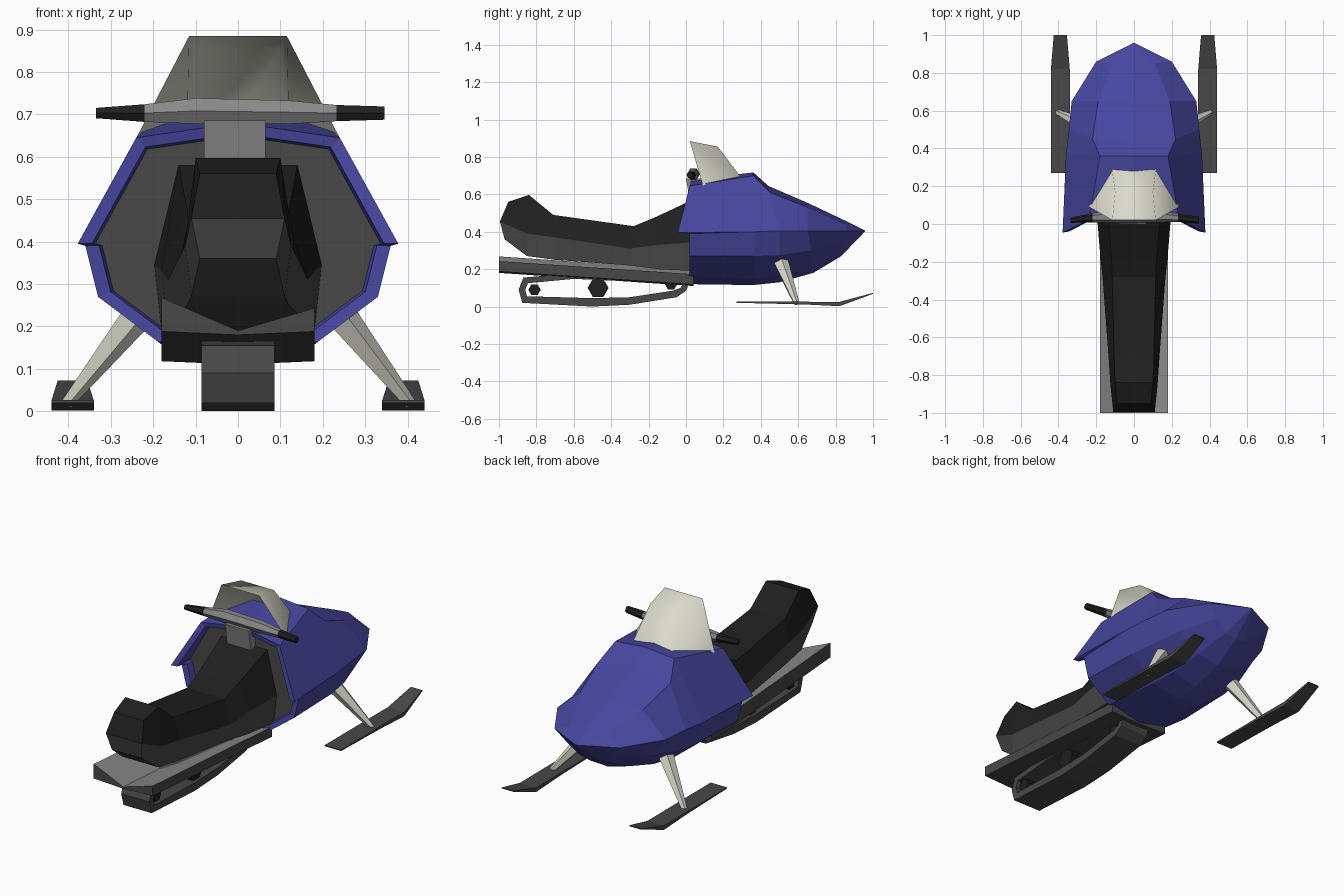
import bpy, bmesh, math
from mathutils import Vector

if "Cube" in bpy.data.objects:
    bpy.data.objects.remove(bpy.data.objects["Cube"])


def material(name, rgb):
    m = bpy.data.materials.new(name)
    m.diffuse_color = (*rgb, 1)
    m.use_nodes = True
    m.node_tree.nodes["Principled BSDF"].inputs["Base Color"].default_value = m.diffuse_color
    return m


BLUE = material("blue", (0.062, 0.062, 0.35))
BLACK = material("black", (0.014, 0.014, 0.014))
DARK = material("dark_grey", (0.065, 0.065, 0.065))
LIGHT = material("light_grey", (0.25, 0.25, 0.25))
BEIGE = material("pale_beige", (0.70, 0.70, 0.60))


def finish(name, bm, mats, smooth=False):
    bmesh.ops.remove_doubles(bm, verts=bm.verts, dist=0.0005)
    bmesh.ops.recalc_face_normals(bm, faces=bm.faces)
    me = bpy.data.meshes.new(name)
    bm.to_mesh(me)
    bm.free()
    for m in mats:
        me.materials.append(m)
    for p in me.polygons:
        p.use_smooth = smooth
    ob = bpy.data.objects.new(name, me)
    bpy.context.collection.objects.link(ob)
    return ob


def loft(name, rings, mats, rule=lambda i, j: 0, loop=False, first=None, last=None):
    """Skin a list of equal rings; first/last are lists of (indices, material) caps."""
    bm = bmesh.new()
    vs = [[bm.verts.new(p) for p in r] for r in rings]
    n, count = len(rings[0]), len(rings)
    for i in range(count if loop else count - 1):
        a, b = vs[i], vs[(i + 1) % count]
        for j in range(n):
            k = (j + 1) % n
            bm.faces.new((a[j], a[k], b[k], b[j])).material_index = rule(i, j)
    for caps, ring in ((first, vs[0]), (last, vs[-1])):
        for idx, m in caps or []:
            bm.faces.new([ring[q] for q in idx]).material_index = m
    return finish(name, bm, mats)


def whole(n, m=0):
    return [(range(n), m)]


# Hull: half sections from bottom centre to top centre, mirrored
half = [
    [(0, .02, .12), (.19, .02, .165), (.33, .02, .27), (.36, .02, .39),
     (.378, -.045, .395), (.24, .02, .645), (0, .03, .68)],
    [(0, .36, .115), (.17, .36, .15), (.32, .36, .27), (.36, .37, .40),
     (.36, .37, .40), (.18, .36, .70), (0, .36, .717)],
    [(0, .5, .13), (.15, .5, .165), (.30, .5, .275), (.345, .5, .405),
     (.345, .5, .405), (.22, .45, .61), (0, .44, .645)],
    [(0, .68, .18), (.12, .67, .21), (.25, .67, .30), (.33, .65, .405),
     (.33, .65, .405), (.19, .65, .53), (0, .66, .55)],
    [(0, .83, .27), (.07, .83, .285), (.14, .84, .34), (.2, .86, .405),
     (.2, .86, .405), (.11, .85, .44), (0, .86, .455)],
]
rings = [h + [(-x, y, z) for x, y, z in h[-2:0:-1]] for h in half]
rings.append([(0, .96, .405)] * 12)
rim = [(x * .91, y + .005, .4 + (z - .4) * .91) for x, y, z in rings[0]]
wall = [(x * .89, .06, .4 + (z - .4) * .89) for x, y, z in rings[0]]
loft("hull", [wall, rim] + rings, [BLUE, DARK], first=whole(12, 1))

# Windshield: open bent sheet
bm = bmesh.new()
P = {}
for s in (-1, 1):
    for key, (x, y, z) in {"back": (.115, .02, .885), "mid": (.10, .17, .855),
                           "front": (.12, .31, .67), "side": (.238, .09, .648)}.items():
        P[key, s] = bm.verts.new((s * x, y, z))
base = bm.verts.new((0, .285, .70))
bm.faces.new((P["back", -1], P["back", 1], P["mid", 1], P["mid", -1]))
bm.faces.new((P["mid", -1], P["mid", 1], P["front", 1], base, P["front", -1]))
for s in (-1, 1):
    bm.faces.new((P["back", s], P["mid", s], P["front", s], P["side", s]))
finish("windshield", bm, [BEIGE], smooth=True)

# Seat: (y, z, half width) for top edge, waist and bottom edge
seat = [
    ((-.95, .56, .09), (-.995, .455, .11), (-.97, .36, .09)),
    ((-.84, .597, .10), (-.85, .39, .125), (-.85, .27, .11)),
    ((-.71, .49, .105), (-.70, .37, .135), (-.70, .25, .12)),
    ((-.28, .43, .115), (-.30, .31, .165), (-.30, .22, .15)),
    ((-.17, .475, .12), (-.15, .33, .18), (-.15, .20, .165)),
    ((.055, .58, .14), (.055, .345, .197), (.055, .19, .18)),
]
rings = [[(w, y, z) for y, z, w in s] + [(-w, y, z) for y, z, w in reversed(s)] for s in seat]
loft("seat", rings, [BLACK, DARK], lambda i, j: 0 if j in (0, 4, 5) else 1,
     first=[((0, 1, 4, 5), 0), ((1, 2, 3, 4), 1)], last=whole(6))

# Running board: shallow V section, higher at the back
sec = [(-.18, .268), (0, .19), (.18, .243), (.18, .188), (0, .18), (-.18, .188)]
loft("running_board", [[(x, -1, z) for x, z in sec], [(x, .04, z - .07) for x, z in sec]],
     [LIGHT, DARK], lambda i, j: 0 if j < 2 else 1,
     first=[((0, 1, 4, 5), 1), ((1, 2, 3, 4), 1)], last=whole(6, 1))

# Track belt: closed loop of rectangular sections
outer = [(-.87, .155), (-.895, .09), (-.875, .02), (-.5, 0), (-.3, .01), (-.05, .05),
         (0, .085), (.02, .13), (-.05, .155), (-.6, .178)]
inner = [(-.845, .125), (-.86, .09), (-.85, .055), (-.5, .045), (-.3, .05), (-.07, .085),
         (-.03, .10), (-.02, .115), (-.07, .125), (-.6, .148)]
W = .086
loft("track", [[(W, *o), (W, *i), (-W, *i), (-W, *o)] for o, i in zip(outer, inner)],
     [DARK], loop=True)


def tube(name, pts, mats, sides=6, rule=lambda i, j: 0):
    """Tapered tube through (point, radius) pairs."""
    d = (Vector(pts[-1][0]) - Vector(pts[0][0])).normalized()
    u = d.cross(Vector((0, 1, 0))).normalized()
    v = d.cross(u)
    rings = []
    for p, r in pts:
        rings.append([Vector(p) + r * (u * math.cos(a) + v * math.sin(a))
                      for a in (2 * math.pi * (k + .5) / sides for k in range(sides))])
    return loft(name, rings, mats, rule, first=whole(sides), last=whole(sides))


# Track wheels
for i, (y, z, r) in enumerate(((-.81, .09, .033), (-.47, .10, .056), (-.08, .118, .032))):
    tube(f"track_wheel_{i + 1}", [((-.075, y, z), r), ((.075, y, z), r)], [BLACK])

# Handlebar with black grips, and its column
bar = [((-.335, .02, .703), .014), ((-.22, .033, .703), .024), ((-.10, .04, .708), .035),
       ((.12, .04, .705), .032), ((.232, .033, .703), .022), ((.345, .02, .703), .018)]
tube("handlebar", bar, [BLACK, LIGHT], rule=lambda i, j: 1 if 0 < i < 4 else 0)
col = [(-.08, .0), (.065, .0), (.065, .08), (-.08, .08)]
loft("steering_column", [[(x, y + .02, .57) for x, y in col], [(x, y, .685) for x, y in col]],
     [LIGHT], first=whole(4), last=whole(4))

# Skis and their struts on both sides: ski rows are (y, bottom z, top z, half width)
ski = [(.27, .02, .026, .05), (.62, .012, .026, .05), (.82, .002, .025, .05), (1, .068, .073, .035)]
for s, side in ((-1, "left"), (1, "right")):
    cx = s * .39
    loft(f"{side}_ski", [[(cx - w, y, b), (cx + w, y, b), (cx + w, y, t), (cx - w, y, t)]
                         for y, b, t, w in ski], [DARK], first=whole(4), last=whole(4))
    tube(f"{side}_strut", [((s * .405, .592, .018), .015), ((s * .225, .505, .245), .042)],
         [BEIGE], sides=5)
